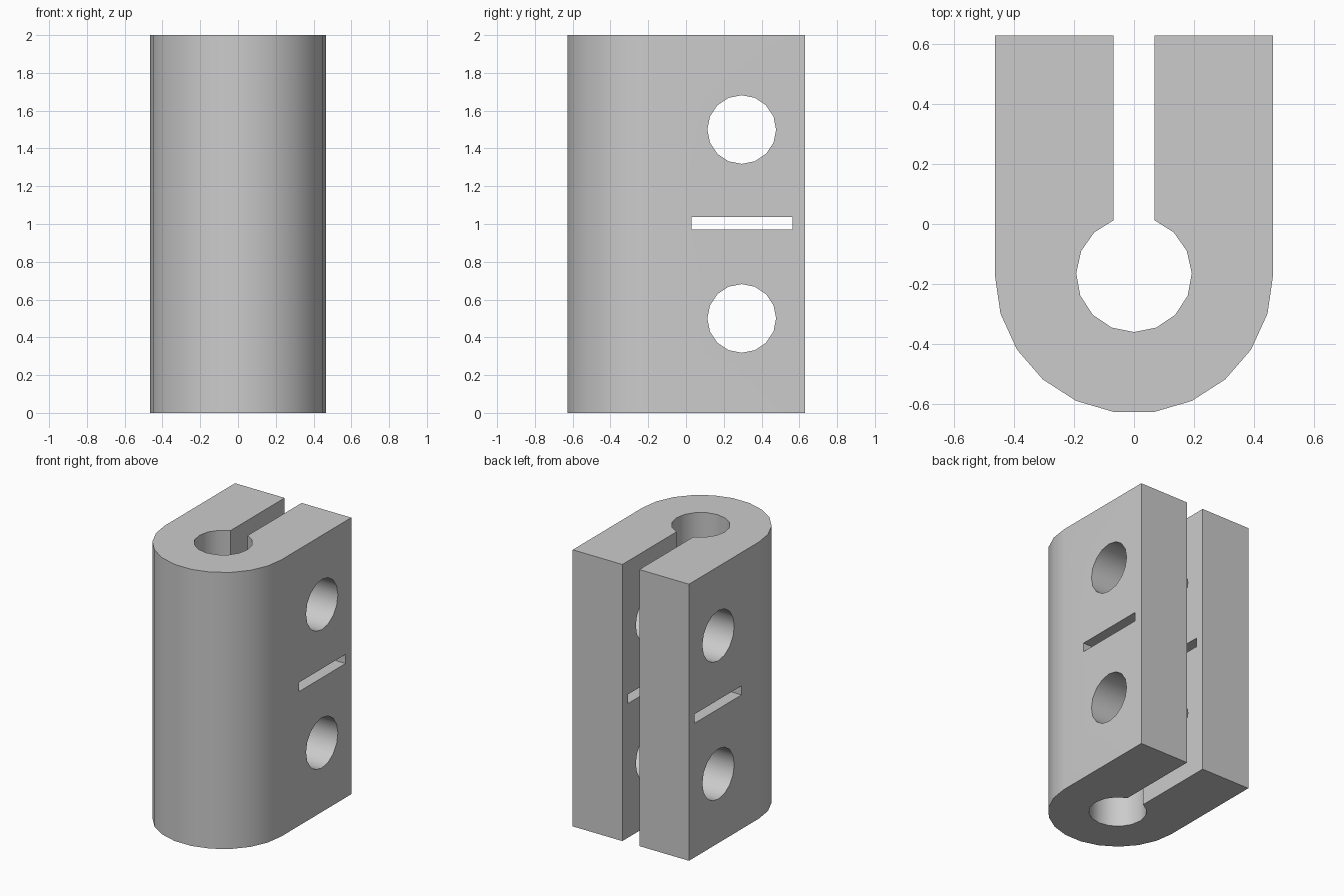
import bpy, bmesh, math

if "Cube" in bpy.data.objects:
    bpy.data.objects.remove(bpy.data.objects["Cube"], do_unlink=True)

HEIGHT, HALF_WIDTH, BACK = 2.0, 0.465, 0.63
BORE_Y, BORE_R, GAP = -0.168, 0.193, 0.068

grey = bpy.data.materials.new("light grey")
grey.use_nodes = True
grey.diffuse_color = (0.6, 0.6, 0.6, 1)
grey.node_tree.nodes["Principled BSDF"].inputs["Base Color"].default_value = (0.6, 0.6, 0.6, 1)


def arc(radius, start, end, steps):
    """Points on an arc about the bore axis."""
    angles = [start + (end - start) * i / steps for i in range(steps + 1)]
    return [(radius * math.cos(a), BORE_Y + radius * math.sin(a)) for a in angles]


def prism(name, points, place, offset):
    """Extrude a closed outline; place maps 2D points into space."""
    bm = bmesh.new()
    face = bm.faces.new([bm.verts.new(place(*p)) for p in points])
    extruded = bmesh.ops.extrude_face_region(bm, geom=[face])["geom"]
    verts = [g for g in extruded if isinstance(g, bmesh.types.BMVert)]
    bmesh.ops.translate(bm, verts=verts, vec=offset)
    bmesh.ops.recalc_face_normals(bm, faces=bm.faces)
    mesh = bpy.data.meshes.new(name)
    bm.to_mesh(mesh)
    bm.free()
    mesh.materials.append(grey)
    obj = bpy.data.objects.new(name, mesh)
    bpy.context.collection.objects.link(obj)
    return obj


# U-shaped clamp body with a keyhole bore
lip = math.acos(GAP / BORE_R)
outline = [(-HALF_WIDTH, BACK)]
outline += arc(HALF_WIDTH, math.pi, 2 * math.pi, 11)
outline += [(HALF_WIDTH, BACK), (GAP, BACK)]
outline += arc(BORE_R, lip, -math.pi - lip, 14)
outline += [(-GAP, BACK)]
body = prism("clamp_body", outline, lambda x, y: (x, y, 0), (0, 0, HEIGHT))


def cut(name, points):
    """Cut a sideways opening through both arms."""
    cutter = prism(name, points, lambda y, z: (-1, y, z), (2, 0, 0))
    mod = body.modifiers.new(name, "BOOLEAN")
    mod.operation = "DIFFERENCE"
    mod.solver = "EXACT"
    mod.object = cutter
    bpy.context.view_layer.objects.active = body
    bpy.ops.object.modifier_apply(modifier=mod.name)
    bpy.data.objects.remove(cutter, do_unlink=True)


# Round bolt holes and the narrow slot between them
for name, z in (("lower_hole", 0.5), ("upper_hole", 1.5)):
    ring = [i * math.tau / 16 for i in range(16)]
    cut(name, [(0.295 + 0.182 * math.cos(a), z + 0.182 * math.sin(a)) for a in ring])
cut("middle_slot", [(0.03, 0.97), (0.565, 0.97), (0.565, 1.036), (0.03, 1.036)])

# Smooth curved walls, flat faces kept crisp
bpy.ops.object.select_all(action="DESELECT")
body.select_set(True)
bpy.context.view_layer.objects.active = body
bpy.ops.object.shade_smooth_by_angle(angle=math.radians(30))
weighted = body.modifiers.new("even_shading", "WEIGHTED_NORMAL")
weighted.keep_sharp = True
